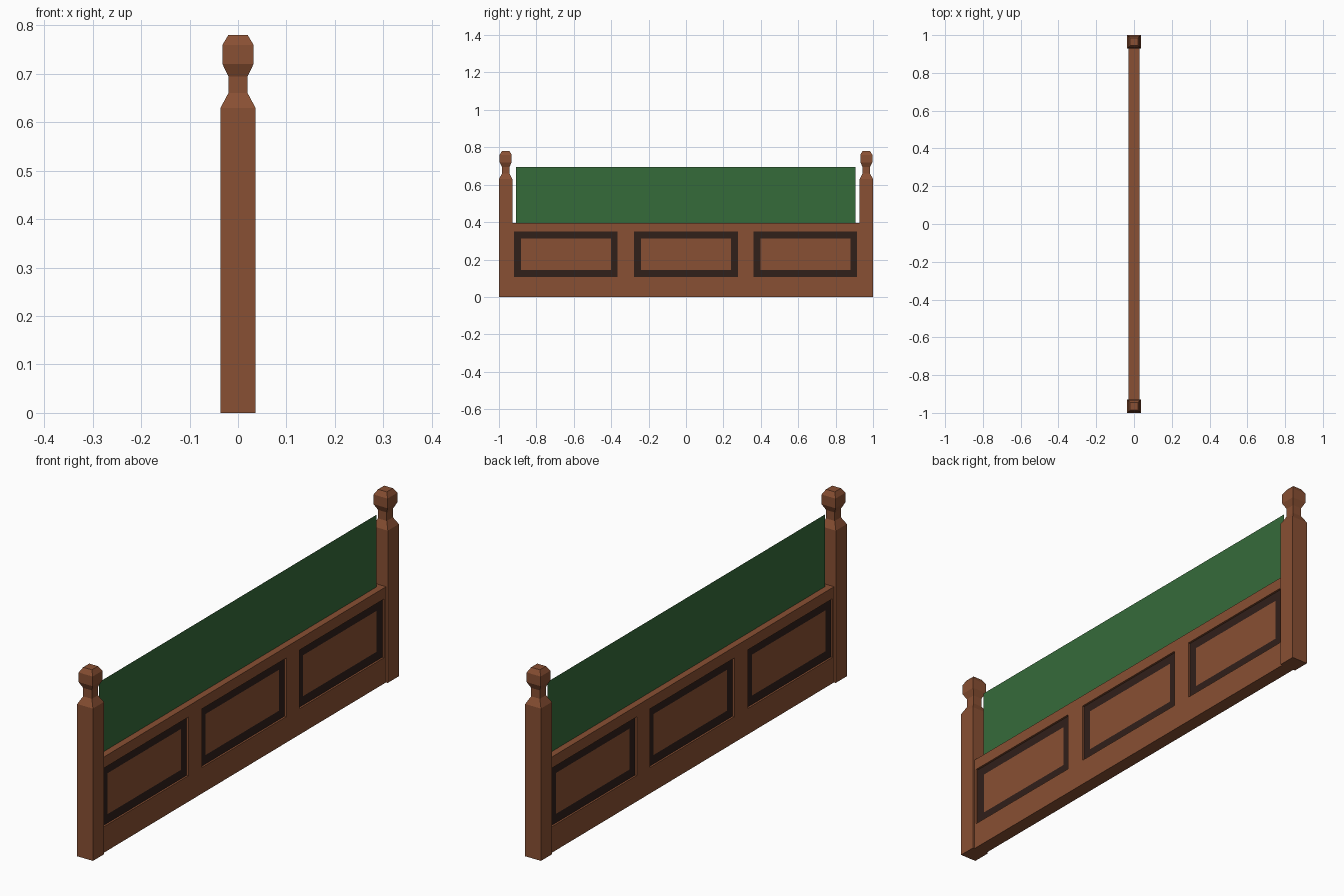
import bpy, bmesh
from mathutils import Vector

if "Cube" in bpy.data.objects:
    bpy.data.objects.remove(bpy.data.objects["Cube"])


def material(name, color):
    m = bpy.data.materials.new(name)
    m.diffuse_color = (*color, 1)
    m.use_nodes = True
    m.node_tree.nodes["Principled BSDF"].inputs["Base Color"].default_value = m.diffuse_color
    return m


wood = material("wood", (0.25, 0.08, 0.033))
dark = material("dark_wood", (0.03, 0.014, 0.010))
green = material("green_cloth", (0.036, 0.147, 0.042))


def finish(bm, name, mats, location=(0, 0, 0)):
    bm.normal_update()
    me = bpy.data.meshes.new(name)
    bm.to_mesh(me)
    bm.free()
    for m in mats:
        me.materials.append(m)
    ob = bpy.data.objects.new(name, me)
    ob.location = location
    bpy.context.collection.objects.link(ob)
    return ob


# Square corner posts with a shaped finial: (half width, height)
PROFILE = [(.036, 0), (.036, .63), (.02, .66), (.02, .695),
           (.032, .72), (.032, .76), (.02, .78)]


def post(name, y):
    bm = bmesh.new()
    rings = [[bm.verts.new((sx * r, sy * r, z))
              for sx, sy in ((-1, -1), (1, -1), (1, 1), (-1, 1))]
             for r, z in PROFILE]
    for a, b in zip(rings, rings[1:]):
        for i in range(4):
            j = (i + 1) % 4
            bm.faces.new((a[i], a[j], b[j], b[i]))
    bm.faces.new(rings[0][::-1])
    bm.faces.new(rings[-1])
    finish(bm, name, [wood], (0, y, 0))


post("left_post", -.964)
post("right_post", .964)

# Lower board, with three sunken panels on both faces
LENGTH, THICK, HEIGHT = 1.91, .056, .396
CENTRES, HALF, Z0, Z1 = (-.642, 0, .638), .277, .107, .35
bm = bmesh.new()
bmesh.ops.create_cube(bm, size=1)
bmesh.ops.scale(bm, vec=(THICK, LENGTH, HEIGHT), verts=bm.verts)
bmesh.ops.translate(bm, vec=(0, 0, HEIGHT / 2), verts=bm.verts)
cuts = [((0, c + s * HALF, 0), (0, 1, 0)) for c in CENTRES for s in (-1, 1)]
cuts += [((0, 0, z), (0, 0, 1)) for z in (Z0, Z1)]
for co, no in cuts:
    bmesh.ops.bisect_plane(bm, geom=bm.verts[:] + bm.edges[:] + bm.faces[:],
                           plane_co=Vector(co), plane_no=Vector(no))
bm.normal_update()
panels = []
for f in bm.faces:
    c = f.calc_center_median()
    if abs(f.normal.x) > .9 and Z0 < c.z < Z1 and any(abs(c.y - k) < .01 for k in CENTRES):
        panels.append(f)
# recess, then dark border
bmesh.ops.inset_individual(bm, faces=panels, thickness=0, depth=-.008)
bm.normal_update()
ring = bmesh.ops.inset_individual(bm, faces=panels, thickness=.052, depth=0)
for f in ring["faces"]:
    f.material_index = 1
for f in panels:
    f.material_index = 0
finish(bm, "lower_board", [wood, dark])

# Thin cloth screen standing on the board
bm = bmesh.new()
bm.faces.new([bm.verts.new(p) for p in ((0, -.908, .39), (0, .906, .39),
                                        (0, .906, .695), (0, -.908, .695))])
finish(bm, "cloth_screen", [green])
